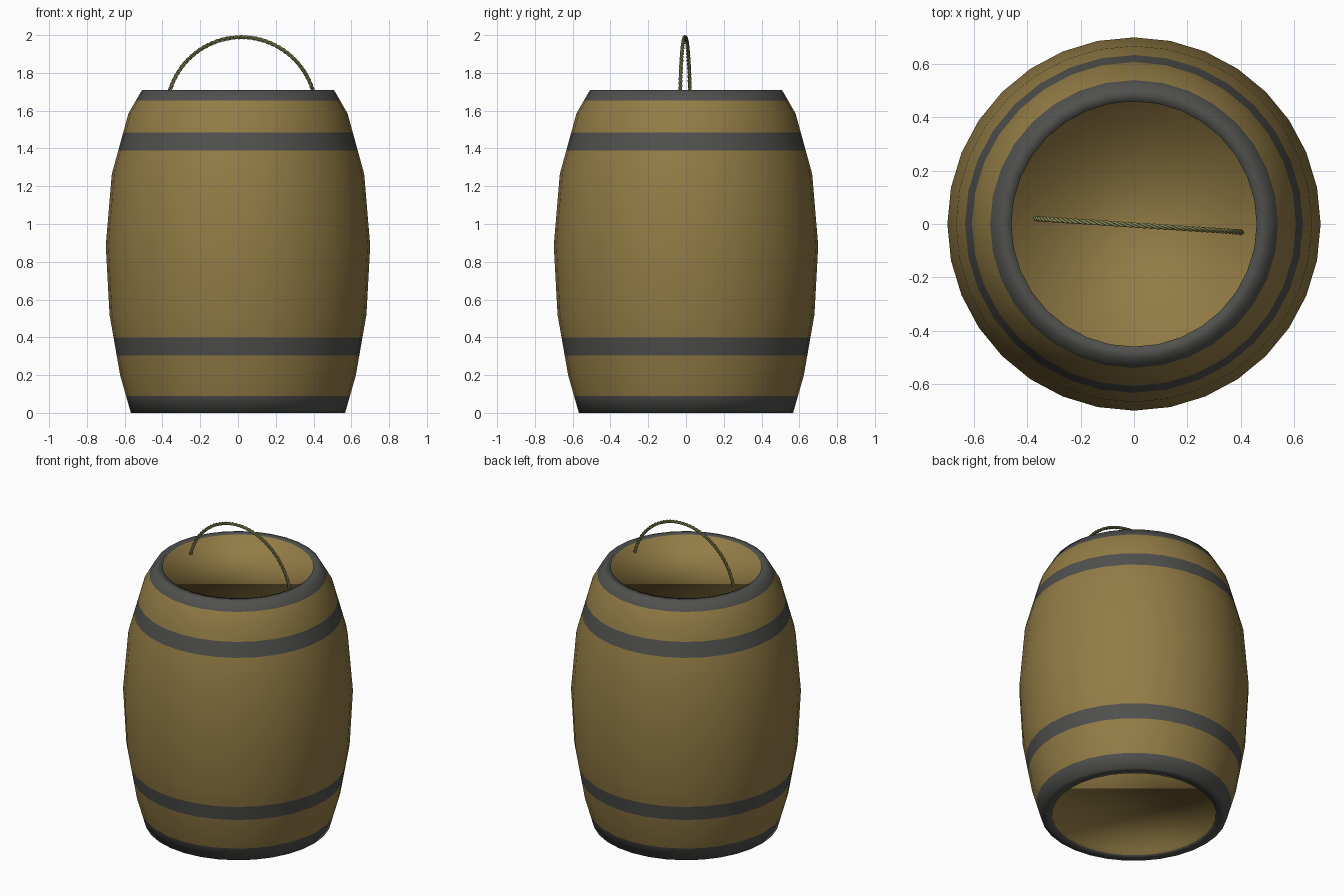
import bpy, bmesh, math
from mathutils import Vector, Matrix

if "Cube" in bpy.data.objects:
    bpy.data.objects.remove(bpy.data.objects["Cube"])

SIDES = 32


def material(name, rgb):
    m = bpy.data.materials.new(name)
    m.diffuse_color = (*rgb, 1.0)
    m.use_nodes = True
    m.node_tree.nodes["Principled BSDF"].inputs["Base Color"].default_value = m.diffuse_color
    return m


wood = material("warm_wood", (0.29, 0.20, 0.06))
iron = material("dark_iron", (0.080, 0.082, 0.076))
hemp = material("olive_rope", (0.24, 0.24, 0.09))


def add_object(name, bm, mats):
    mesh = bpy.data.meshes.new(name)
    bmesh.ops.recalc_face_normals(bm, faces=bm.faces)
    for f in bm.faces:
        f.smooth = True
    bm.to_mesh(mesh)
    bm.free()
    for m in mats:
        mesh.materials.append(m)
    obj = bpy.data.objects.new(name, mesh)
    bpy.context.collection.objects.link(obj)
    return obj


# Barrel outline as (radius, height), with hoop edges cut into it
OUTLINE = [(0.567, 0), (0.624, 0.20), (0.68, 0.52), (0.70, 0.885),
           (0.668, 1.265), (0.58, 1.585), (0.508, 1.71)]
HOOPS = [(0, 0.09), (0.305, 0.40), (1.39, 1.485), (1.655, 1.71)]


def radius_at(z):
    for (r0, z0), (r1, z1) in zip(OUTLINE, OUTLINE[1:]):
        if z <= z1:
            return r0 + (r1 - r0) * (z - z0) / (z1 - z0)
    return OUTLINE[-1][0]


heights = sorted({z for _, z in OUTLINE} | {z for h in HOOPS for z in h})
RECESS = 0.025
profile = [(0.50, RECESS), (0.50, 0)]
profile += [(radius_at(z), z) for z in heights]
profile += [(0.46, 1.71), (0.46, 1.71 - RECESS)]

# Barrel body: one lathed skin closed by recessed end discs
bm = bmesh.new()
rings = []
for r, z in profile:
    ring = []
    for i in range(SIDES):
        a = 2 * math.pi * i / SIDES
        ring.append(bm.verts.new((r * math.cos(a), r * math.sin(a), z)))
    rings.append(ring)
last = len(rings) - 2
for k, (lo, hi) in enumerate(zip(rings, rings[1:])):
    mid = (profile[k][1] + profile[k + 1][1]) / 2
    hooped = any(a <= mid <= b for a, b in HOOPS) and 0 < k < last
    for i in range(SIDES):
        j = (i + 1) % SIDES
        f = bm.faces.new((lo[i], lo[j], hi[j], hi[i]))
        f.material_index = 1 if hooped else 0
bm.faces.new(rings[0])
bm.faces.new(rings[-1])
add_object("barrel_body", bm, [wood, iron])

# Rope handle: three thin strands twisted along an arch
ARC_R, ARC_Z = 0.396, 1.593
STEPS, TURNS, STRAND_R, TWIST_R, RING = 160, 14, 0.0055, 0.0055, 6
start = math.radians(10)
turn = Matrix.Translation((0.018, -0.005, 0)) @ Matrix.Rotation(math.radians(-3.8), 4, 'Z')


def strand_point(t, phase):
    a = start + (math.pi - 2 * start) * t
    out = Vector((math.cos(a), 0, math.sin(a)))
    w = 2 * math.pi * TURNS * t + phase
    p = out * (ARC_R + TWIST_R * math.cos(w)) + Vector((0, TWIST_R * math.sin(w), ARC_Z))
    return p, out


bm = bmesh.new()
for s in range(3):
    tube = []
    for n in range(STEPS + 1):
        p, out = strand_point(n / STEPS, 2 * math.pi * s / 3)
        ring = []
        for k in range(RING):
            b = 2 * math.pi * k / RING
            q = p + STRAND_R * (out * math.cos(b) + Vector((0, math.sin(b), 0)))
            ring.append(bm.verts.new(turn @ q))
        tube.append(ring)
    for lo, hi in zip(tube, tube[1:]):
        for k in range(RING):
            m = (k + 1) % RING
            bm.faces.new((lo[k], lo[m], hi[m], hi[k]))
    bm.faces.new(tube[0])
    bm.faces.new(tube[-1])
add_object("rope_handle", bm, [hemp])
